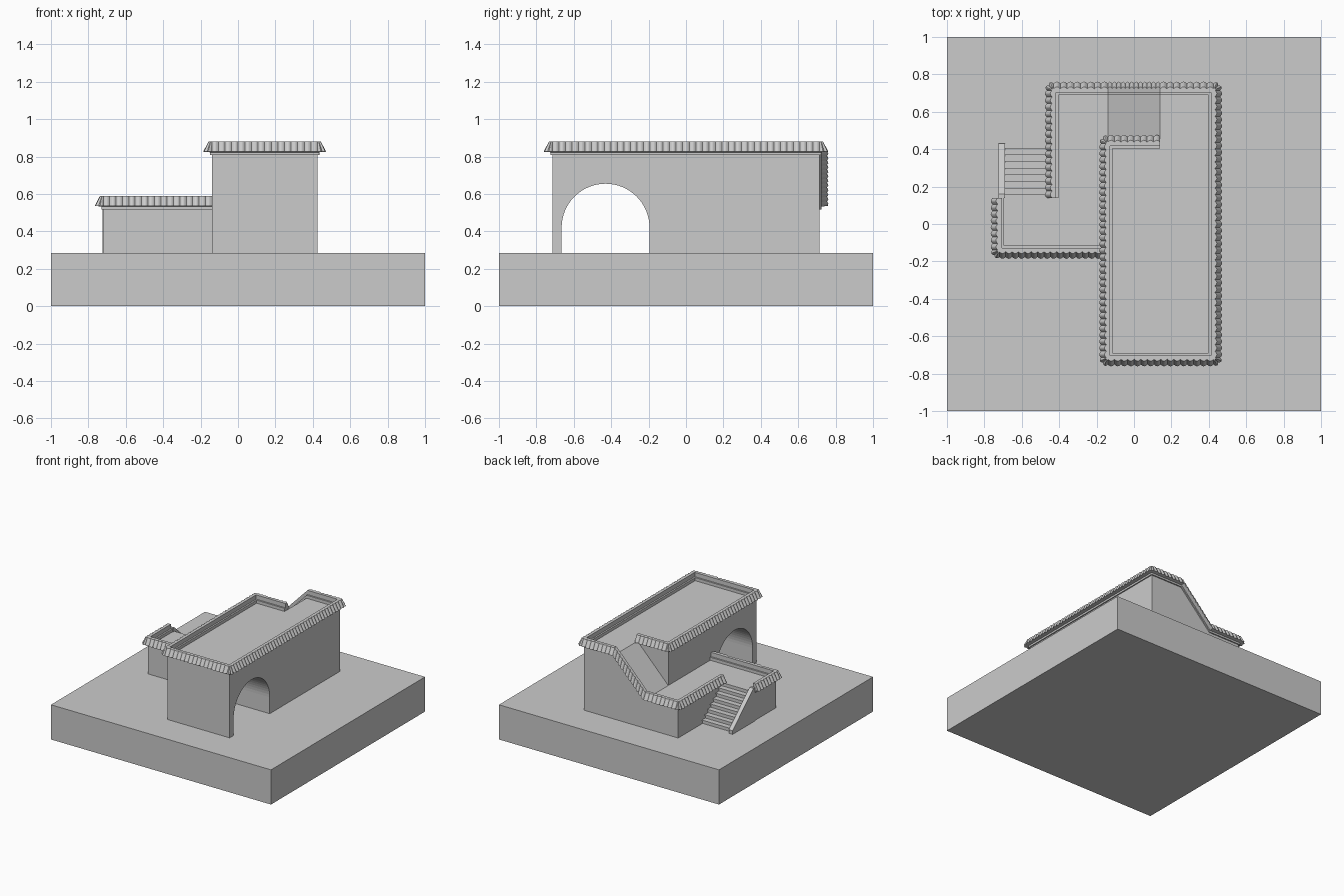
import bpy, bmesh, math
from mathutils import Vector

if "Cube" in bpy.data.objects:
    bpy.data.objects.remove(bpy.data.objects["Cube"])

G, LOW, HIGH = 0.285, 0.53, 0.82      # ground, terrace and roof levels


def make(name, verts, faces):
    me = bpy.data.meshes.new(name)
    me.from_pydata([tuple(v) for v in verts], [], faces)
    bm = bmesh.new()
    bm.from_mesh(me)
    bmesh.ops.remove_doubles(bm, verts=bm.verts, dist=1e-5)
    bmesh.ops.recalc_face_normals(bm, faces=bm.faces)
    bm.to_mesh(me)
    bm.free()
    ob = bpy.data.objects.new(name, me)
    bpy.context.collection.objects.link(ob)
    return ob


def prism(name, pts, axis, a, b):
    """Extrude a 2D outline along an axis from a to b."""
    def place(p, t):
        return {'x': (t, p[0], p[1]), 'y': (p[0], t, p[1]), 'z': (p[0], p[1], t)}[axis]
    n = len(pts)
    verts = [place(p, a) for p in pts] + [place(p, b) for p in pts]
    faces = [list(range(n)), list(range(n, 2 * n))]
    faces += [[i, (i + 1) % n, (i + 1) % n + n, i + n] for i in range(n)]
    return make(name, verts, faces)


# Ground slab
prism("base", [(-1, -1), (1, -1), (1, 1), (-1, 1)], 'z', 0, G)

# Main block with arched passage
arch = [(-0.43 - 0.235 * math.cos(math.pi * i / 32),
         0.42 + 0.235 * math.sin(math.pi * i / 32)) for i in range(33)]
outline = [(-0.715, G), (-0.665, G)] + arch + [(-0.195, G), (0.715, G),
                                               (0.715, HIGH), (-0.715, HIGH)]
main = prism("main_block", outline, 'x', -0.14, 0.425)

# Ramp recess cut in the back corner
cutter = prism("ramp_cutter", [(-0.16, LOW), (-0.14, LOW), (0.14, HIGH), (0.14, 0.95),
                               (-0.16, 0.95)], 'y', 0.43, 0.8)
cutter.hide_render = True
cutter.hide_viewport = True
mod = main.modifiers.new("ramp", 'BOOLEAN')
mod.operation = 'DIFFERENCE'
mod.solver = 'EXACT'
mod.object = cutter

# Lower terrace, L-shaped
prism("terrace", [(-0.72, -0.14), (-0.14, -0.14), (-0.14, 0.715), (-0.43, 0.715),
                  (-0.43, 0.14), (-0.72, 0.14)], 'z', G, LOW)

# Outside stair with small nosings
STEPS = 8
run, rise = 0.285 / STEPS, (LOW - G) / STEPS
stair = [(0.14, G), (0.14, LOW)]
for i in range(STEPS):
    y, z = 0.15 + i * run, LOW - i * rise
    stair += [(y + 0.008, z), (y + 0.008, z - 0.008), (y, z - 0.008), (y, z - rise)]
prism("stair", stair, 'x', -0.69, -0.43)
prism("stair_rail", [(0.14, G), (0.14, LOW + 0.03), (0.16, LOW + 0.03),
                     (0.43, G + 0.03), (0.43, G)], 'x', -0.725, -0.69)

# Tiled coping: (outward offset, height, scallop weight)
PROFILE = [(-0.026, -0.012, 0), (-0.026, 0.025, 0), (-0.013, 0.025, 0), (-0.013, 0.06, 0),
           (0.008, 0.06, 1), (0.036, 0.006, 1), (0.010, 0.003, 0), (0.010, -0.012, 0)]
SUB, TILE, BUMP = 6, 0.035, 0.010


def coping(name, path):
    """Sweep the tile profile on the right-hand side of a path, fanning round corners."""
    path = [Vector(p) for p in path]
    segs = []
    for a, b in zip(path, path[1:]):
        d = (b - a).to_2d().normalized()
        segs.append((a, b, Vector((d.y, -d.x, 0))))
    rings = []

    def ring(pos, inner, n, n_in, bump):
        r = []
        for o, h, w in PROFILE:
            p = inner + n_in * o if o < 0 else pos + n * (o + w * bump)
            r.append(p + Vector((0, 0, h)))
        rings.append(r)

    for k, (a, b, n) in enumerate(segs):
        length = (b - a).length
        prev_corner = k > 0 and segs[k - 1][2].dot(n) < 0.5
        next_corner = k < len(segs) - 1 and segs[k + 1][2].dot(n) < 0.5
        count = max(1, round(length / TILE)) * SUB
        for i in range(count + 1):
            t = i / count
            lo = 0.026 / length if prev_corner else 0
            hi = 1 - 0.026 / length if next_corner else 1
            ring(a.lerp(b, t), a.lerp(b, min(max(t, lo), hi)), n, n,
                 BUMP * math.sin(math.pi * (i % SUB) / SUB))
        if next_corner:
            m = segs[k + 1][2]
            for i in range(1, 2 * SUB):
                ang = math.pi / 2 * i / (2 * SUB)
                ring(b, b, n * math.cos(ang) + m * math.sin(ang), n + m,
                     BUMP * math.sin(math.pi * (i % SUB) / SUB))

    c = len(PROFILE)
    verts = [v for r in rings for v in r]
    faces = [list(range(c)), list(range(len(verts) - c, len(verts)))]
    for i in range(len(rings) - 1):
        for j in range(c):
            q = (j + 1) % c
            faces.append([i * c + j, i * c + q, (i + 1) * c + q, (i + 1) * c + j])
    return make(name, verts, faces)


# Coping round the roof, down the ramp and along the terrace
coping("roof_coping", [(0.14, 0.43, HIGH), (-0.14, 0.43, HIGH), (-0.14, -0.715, HIGH),
                       (0.425, -0.715, HIGH), (0.425, 0.715, HIGH), (0.14, 0.715, HIGH),
                       (-0.14, 0.715, LOW), (-0.43, 0.715, LOW), (-0.43, 0.14, LOW)])
# Coping round the front landing
coping("landing_coping", [(-0.72, 0.14, LOW), (-0.72, -0.14, LOW), (-0.14, -0.14, LOW)])
